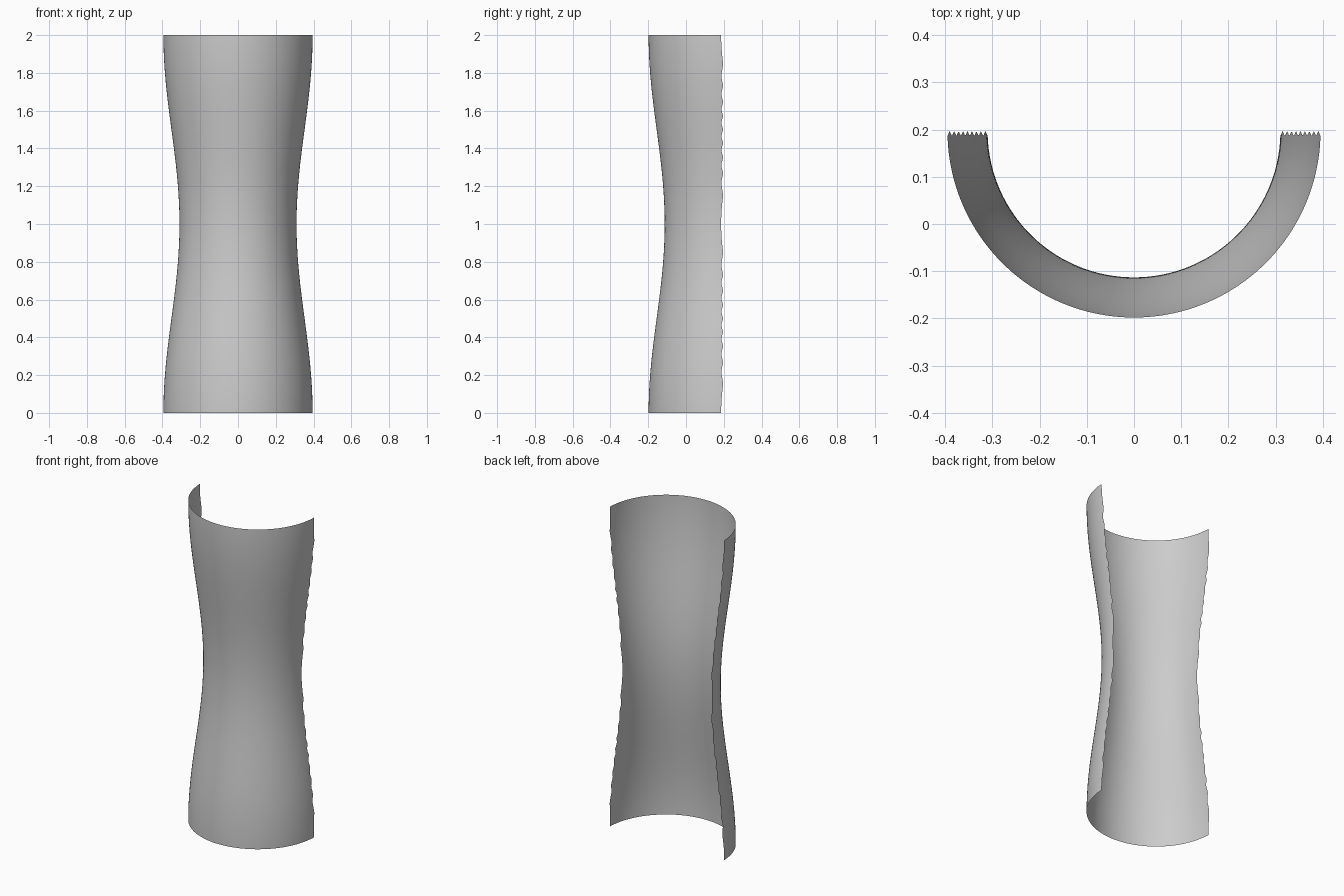
import bpy, bmesh, math

if "Cube" in bpy.data.objects:
    bpy.data.objects.remove(bpy.data.objects["Cube"])

R_END, R_WAIST, AXIS_Y = 0.395, 0.31, 0.197
ROWS, COLS = 144, 64


def radius(z):
    # narrow waist at mid height, flaring smoothly to both ends
    t = abs(z - 1.0)
    return R_WAIST + (R_END - R_WAIST) * (1 - math.cos(math.pi * t)) / 2


def edge_y(r):
    # fine saw-tooth along the torn vertical edges
    phase = ((r - R_WAIST) / (R_END - R_WAIST) * 9) % 1.0
    return AXIS_Y - 0.011 * abs(2 * phase - 1)


# half-round waisted shell, open at the back
bm = bmesh.new()
grid = []
for i in range(ROWS + 1):
    z = 2 * i / ROWS
    r = radius(z)
    lift = math.asin((edge_y(r) - AXIS_Y) / r)
    a0, a1 = math.pi - lift, 2 * math.pi + lift
    row = []
    for j in range(COLS + 1):
        a = a0 + (a1 - a0) * j / COLS
        row.append(bm.verts.new((r * math.cos(a), AXIS_Y + r * math.sin(a), z)))
    grid.append(row)
for lo, hi in zip(grid, grid[1:]):
    for j in range(COLS):
        f = bm.faces.new((lo[j], lo[j + 1], hi[j + 1], hi[j]))
        f.smooth = True

mesh = bpy.data.meshes.new("waisted_half_shell")
bm.to_mesh(mesh)
bm.free()
shell = bpy.data.objects.new("waisted_half_shell", mesh)
bpy.context.collection.objects.link(shell)
